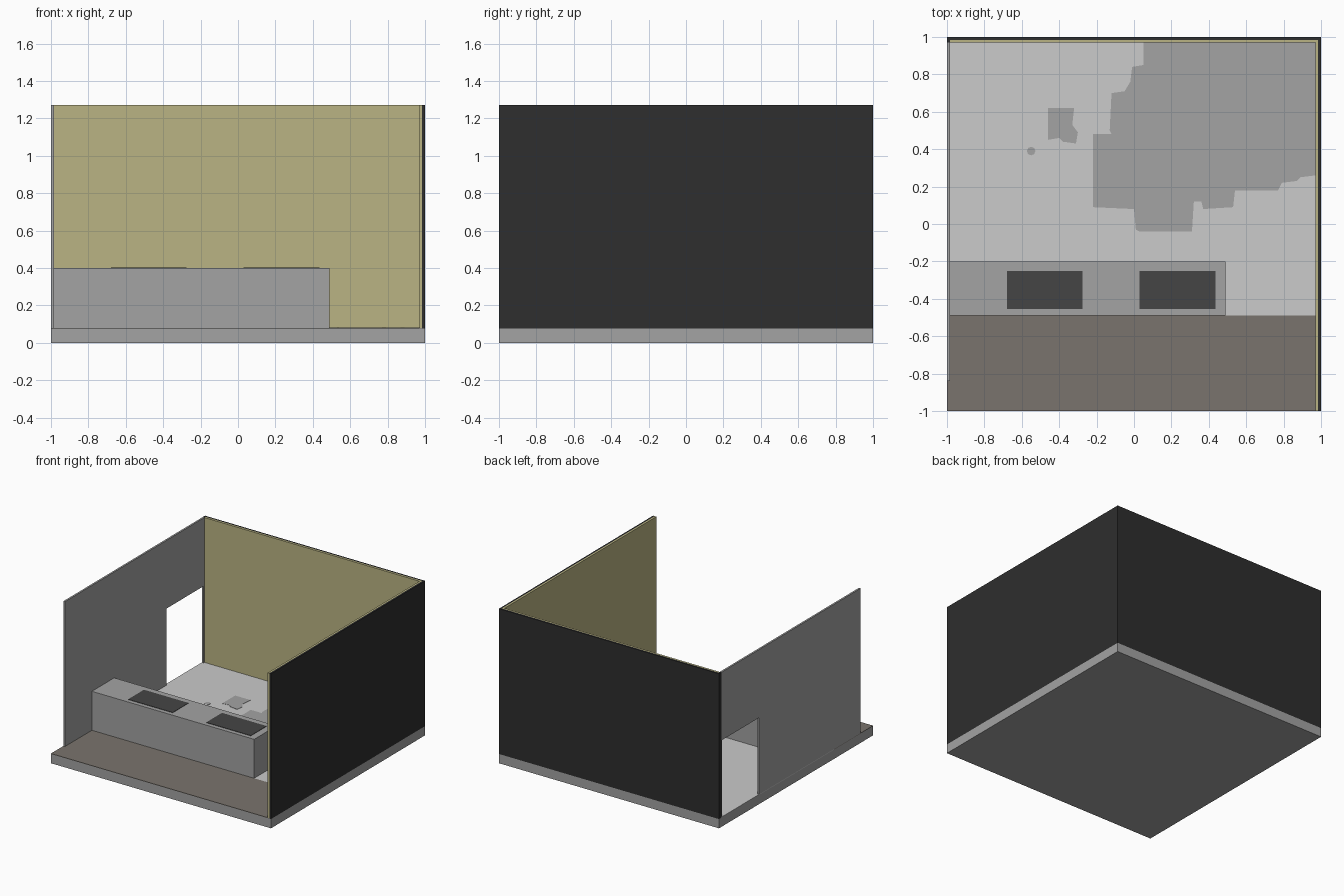
import bpy, bmesh, math
from mathutils import Vector

if "Cube" in bpy.data.objects:
    bpy.data.objects.remove(bpy.data.objects["Cube"])


def colour(name, r, g, b):
    """Flat material from sRGB 0-255 values."""
    lin = [((c / 255 + 0.055) / 1.055) ** 2.4 for c in (r, g, b)]
    m = bpy.data.materials.new(name)
    m.diffuse_color = (*lin, 1)
    m.use_nodes = True
    m.node_tree.nodes["Principled BSDF"].inputs["Base Color"].default_value = m.diffuse_color
    return m


LIGHT = colour("light_grey", 203, 203, 203)
GREY = colour("mid_grey", 163, 163, 163)
DARK = colour("dark_grey", 69, 69, 69)
BLACK = colour("near_black", 46, 46, 46)
YELLOW = colour("pale_olive", 186, 180, 131)
BROWN = colour("warm_brown", 122, 116, 109)


def prism(name, points, offset, mat):
    """Extrude a flat outline along an offset vector."""
    bm = bmesh.new()
    face = bm.faces.new([bm.verts.new(p) for p in points])
    new = bmesh.ops.extrude_face_region(bm, geom=[face])["geom"]
    verts = [v for v in new if isinstance(v, bmesh.types.BMVert)]
    bmesh.ops.translate(bm, verts=verts, vec=Vector(offset))
    bmesh.ops.recalc_face_normals(bm, faces=bm.faces)
    mesh = bpy.data.meshes.new(name)
    bm.to_mesh(mesh)
    bm.free()
    mesh.materials.append(mat)
    obj = bpy.data.objects.new(name, mesh)
    bpy.context.collection.objects.link(obj)
    return obj


def slab(name, outline, z0, z1, mat):
    return prism(name, [(x, y, z0) for x, y in outline], (0, 0, z1 - z0), mat)


def box(name, x0, x1, y0, y1, z0, z1, mat):
    return slab(name, [(x0, y0), (x1, y0), (x1, y1), (x0, y1)], z0, z1, mat)


FLOOR, TOP = 0.08, 1.27
IN = 0.985      # inner side of the outer wall skin
LINE = 0.97     # inner side of the wall lining

# Base and the two floor coverings
box("base", -1, 1, -1, 1, 0, 0.076, GREY)
box("front_floor", -1, IN, -1, -0.49, 0.076, FLOOR, BROWN)
box("back_floor", -1, IN, -0.49, IN, 0.076, FLOOR, LIGHT)

# Outer walls, with a short return at the back left corner
slab("outer_walls", [(1, -1), (1, 1), (-1, 1), (-1, LINE), (-IN, LINE),
                     (-IN, IN), (IN, IN), (IN, -1)], 0.076, TOP, BLACK)

# Coloured lining on the back and right walls
slab("wall_lining", [(IN, -1), (IN, IN), (-IN, IN), (-IN, LINE),
                     (LINE, LINE), (LINE, -1)], FLOOR, TOP, YELLOW)

# Left wall with its doorway
side = [(-0.84, FLOOR), (-0.84, TOP), (LINE, TOP), (LINE, FLOOR),
        (0.96, FLOOR), (0.96, 0.71), (0.48, 0.71), (0.48, FLOOR)]
prism("left_wall", [(-1, y, z) for y, z in side], (0.015, 0, 0), GREY)

# Counter with two dark panels on top
box("counter", -IN, 0.49, -0.49, -0.2, FLOOR, 0.40, GREY)
for i, x in enumerate((-0.68, 0.03)):
    box(f"counter_panel_{i + 1}", x, x + 0.405, -0.455, -0.25, 0.40, 0.403, DARK)

# Grey patches on the floor
big_patch = [(0.05, LINE), (0.05, 0.85), (-0.01, 0.84), (-0.02, 0.76),
             (-0.05, 0.71), (-0.12, 0.70), (-0.13, 0.50), (-0.12, 0.48),
             (-0.22, 0.48), (-0.22, 0.09), (0.00, 0.08), (0.01, -0.03),
             (0.03, -0.04), (0.31, -0.04), (0.32, 0.12), (0.36, 0.12),
             (0.37, 0.08), (0.53, 0.09), (0.54, 0.18), (0.77, 0.18),
             (0.79, 0.22), (0.87, 0.23), (0.89, 0.25), (LINE, 0.26),
             (LINE, LINE)]
small_patch = [(-0.46, 0.62), (-0.32, 0.62), (-0.33, 0.53), (-0.30, 0.49),
               (-0.31, 0.43), (-0.38, 0.44), (-0.40, 0.46), (-0.46, 0.45)]
dot = [(-0.55 + 0.023 * math.cos(a * math.pi / 4),
        0.39 + 0.023 * math.sin(a * math.pi / 4)) for a in range(8)]
for name, outline in (("large_floor_patch", big_patch),
                      ("small_floor_patch", small_patch),
                      ("floor_spot", dot)):
    slab(name, outline, FLOOR, FLOOR + 0.002, GREY)
